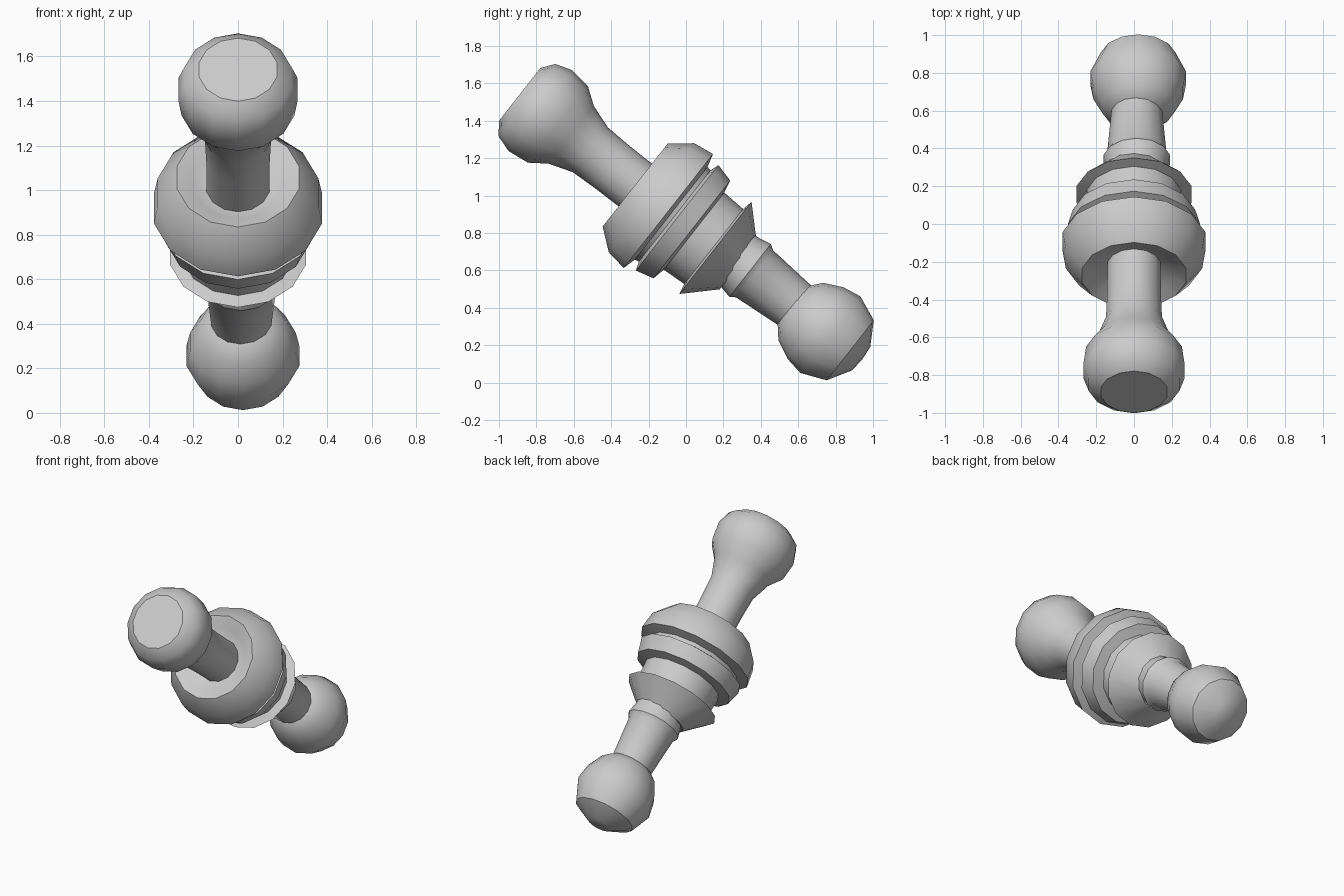
import bpy, bmesh, math
from mathutils import Matrix, Vector

if "Cube" in bpy.data.objects:
    bpy.data.objects.remove(bpy.data.objects["Cube"])

# Tilted main axis: runs from the flat-capped ball (upper front) to the round ball (lower back)
START = Vector((0, -0.85, 1.51))
AXIS = Vector((0, 0.787, -0.617)).normalized()
SIDE = AXIS.cross(Vector((1, 0, 0)))
FRAME = Matrix((Vector((1, 0, 0)), SIDE, AXIS)).transposed().to_4x4()
FRAME.translation = START


def lathe(name, profile, sides=14, dx=0.0, dy=0.0):
    """Turn a (distance along axis, radius) profile around the tilted axis."""
    bm = bmesh.new()
    rings = []
    for t, r in profile:
        if r == 0:
            rings.append([bm.verts.new((dx, dy, t))] * sides)
            continue
        rings.append([bm.verts.new((dx + r * math.cos(2 * math.pi * i / sides + math.pi / 2),
                                    dy + r * math.sin(2 * math.pi * i / sides + math.pi / 2), t))
                      for i in range(sides)])
    for a, b in zip(rings, rings[1:]):
        for i in range(sides):
            j = (i + 1) % sides
            quad = list(dict.fromkeys((a[i], a[j], b[j], b[i])))
            bm.faces.new(quad)
    bm.transform(FRAME)
    bmesh.ops.recalc_face_normals(bm, faces=bm.faces)
    mesh = bpy.data.meshes.new(name)
    bm.to_mesh(mesh)
    bm.free()
    obj = bpy.data.objects.new(name, mesh)
    bpy.context.collection.objects.link(obj)
    bpy.ops.object.select_all(action='DESELECT')
    obj.select_set(True)
    bpy.context.view_layer.objects.active = obj
    bpy.ops.object.shade_smooth_by_angle(angle=math.radians(35))
    return obj


# Upper knob with flat cap, flaring out of a slim neck
lathe("upper_knob", [(-0.05, 0), (-0.05, 0.18), (0, 0.246), (0.09, 0.275), (0.21, 0.26),
                     (0.30, 0.196), (0.43, 0.152), (0.58, 0.146), (0.85, 0.144), (0.85, 0)])

# Central body: chamfered main ring, second ring, drum and tapered skirt
lathe("central_body", [(0.80, 0), (0.80, 0.15), (0.765, 0.21), (0.735, 0.282), (0.845, 0.37),
                       (0.96, 0.387), (0.98, 0.315), (1.003, 0.31), (1.02, 0.358),
                       (1.12, 0.332), (1.135, 0.262), (1.268, 0.255), (1.28, 0.313),
                       (1.435, 0.16), (1.435, 0)])

# Lower rod with collar, set slightly off the main axis
lathe("lower_rod", [(1.30, 0), (1.30, 0.16), (1.43, 0.165), (1.50, 0.180), (1.53, 0.160),
                    (1.85, 0.134), (1.85, 0)], dx=0.015, dy=-0.02)

# Lower round ball
lathe("lower_ball", [(1.77, 0), (1.785, 0.12), (1.85, 0.195), (1.95, 0.243), (2.05, 0.26),
                     (2.185, 0.204), (2.258, 0.08), (2.266, 0)], dx=0.022, dy=-0.014)
